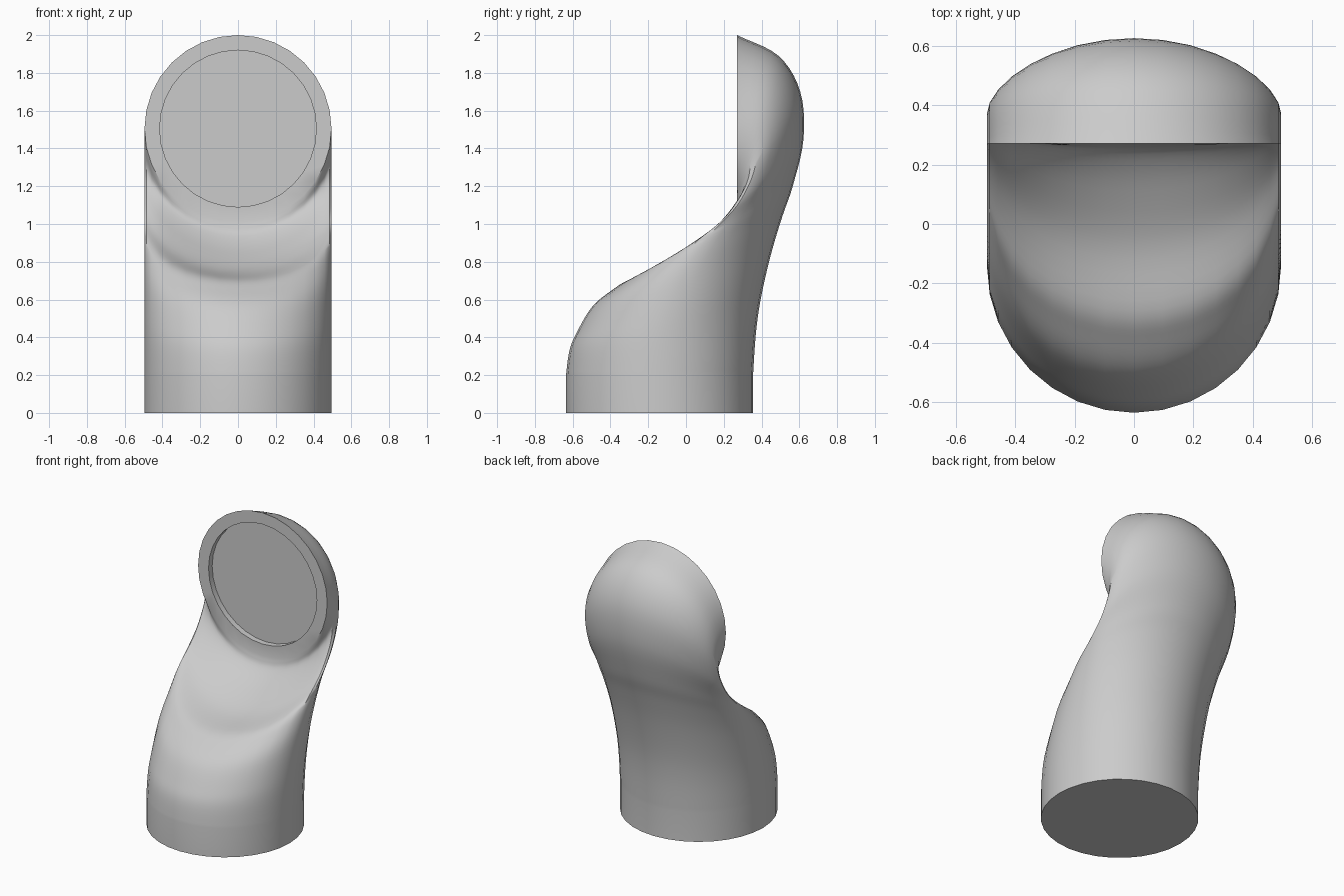
import bpy, bmesh
from math import cos, sin, pi, radians
from mathutils import Vector

if "Cube" in bpy.data.objects:
    bpy.data.objects.remove(bpy.data.objects["Cube"])

SIDES = 32
RADIUS = 0.495
STEPS = 5

# Back edge of the pipe (y, z) and tilt of the cross-section in degrees
KEYS = [Vector(k) for k in (
    (0.355, 0.2, 0), (0.37, 0.42, 5), (0.397, 0.61, 10.5), (0.45, 0.84, 16.5),
    (0.51, 1.04, 23.5), (0.565, 1.2, 30), (0.622, 1.45, 45), (0.605, 1.7, 60),
    (0.49, 1.89, 75), (0.27, 2.0, 90))]


def spline(keys, steps):
    """Smooth path through all keys."""
    pts = [keys[0]] + keys + [2 * keys[-1] - keys[-2]]
    for a, b, c, d in zip(pts, pts[1:], pts[2:], pts[3:]):
        for i in range(steps):
            t = i / steps
            yield 0.5 * (2 * b + (c - a) * t + (2 * a - 5 * b + 4 * c - d) * t ** 2
                         + (3 * b - a - 3 * c + d) * t ** 3)
    yield keys[-1]


def ring(bm, centre, tilt, radius):
    up = Vector((0, cos(tilt), sin(tilt)))
    side = Vector((1, 0, 0))
    return [bm.verts.new(centre + radius * (up * cos(2 * pi * i / SIDES)
                                            + side * sin(2 * pi * i / SIDES)))
            for i in range(SIDES)]


bm = bmesh.new()
rings = []

# Straight foot, then the bending pipe
for y, z, degrees in [Vector((0.355, 0, 0))] + list(spline(KEYS, STEPS)):
    tilt = radians(degrees)
    centre = Vector((0, y - RADIUS * cos(tilt), z - RADIUS * sin(tilt)))
    rings.append(ring(bm, centre, tilt, RADIUS))

# Flat rim and shallow recess in the mouth
mouth = Vector((0, 0.27, 2 - RADIUS))
rings.append(ring(bm, mouth, pi / 2, 0.415))
rings.append(ring(bm, mouth + Vector((0, 0.04, 0)), pi / 2, 0.415))

for low, high in zip(rings, rings[1:]):
    for i in range(SIDES):
        j = (i + 1) % SIDES
        bm.faces.new((low[i], low[j], high[j], high[i]))
bm.faces.new(rings[0])
bm.faces.new(rings[-1])
bmesh.ops.recalc_face_normals(bm, faces=bm.faces)

mesh = bpy.data.meshes.new("vent_pipe")
bm.to_mesh(mesh)
bm.free()
pipe = bpy.data.objects.new("vent_pipe", mesh)
bpy.context.collection.objects.link(pipe)

# Plain grey paint
grey = bpy.data.materials.new("light_grey")
grey.use_nodes = True
grey.diffuse_color = (0.6, 0.6, 0.6, 1)
grey.node_tree.nodes["Principled BSDF"].inputs["Base Color"].default_value = (0.6, 0.6, 0.6, 1)
mesh.materials.append(grey)

bpy.ops.object.select_all(action='DESELECT')
pipe.select_set(True)
bpy.context.view_layer.objects.active = pipe
bpy.ops.object.shade_smooth_by_angle(angle=radians(35))
